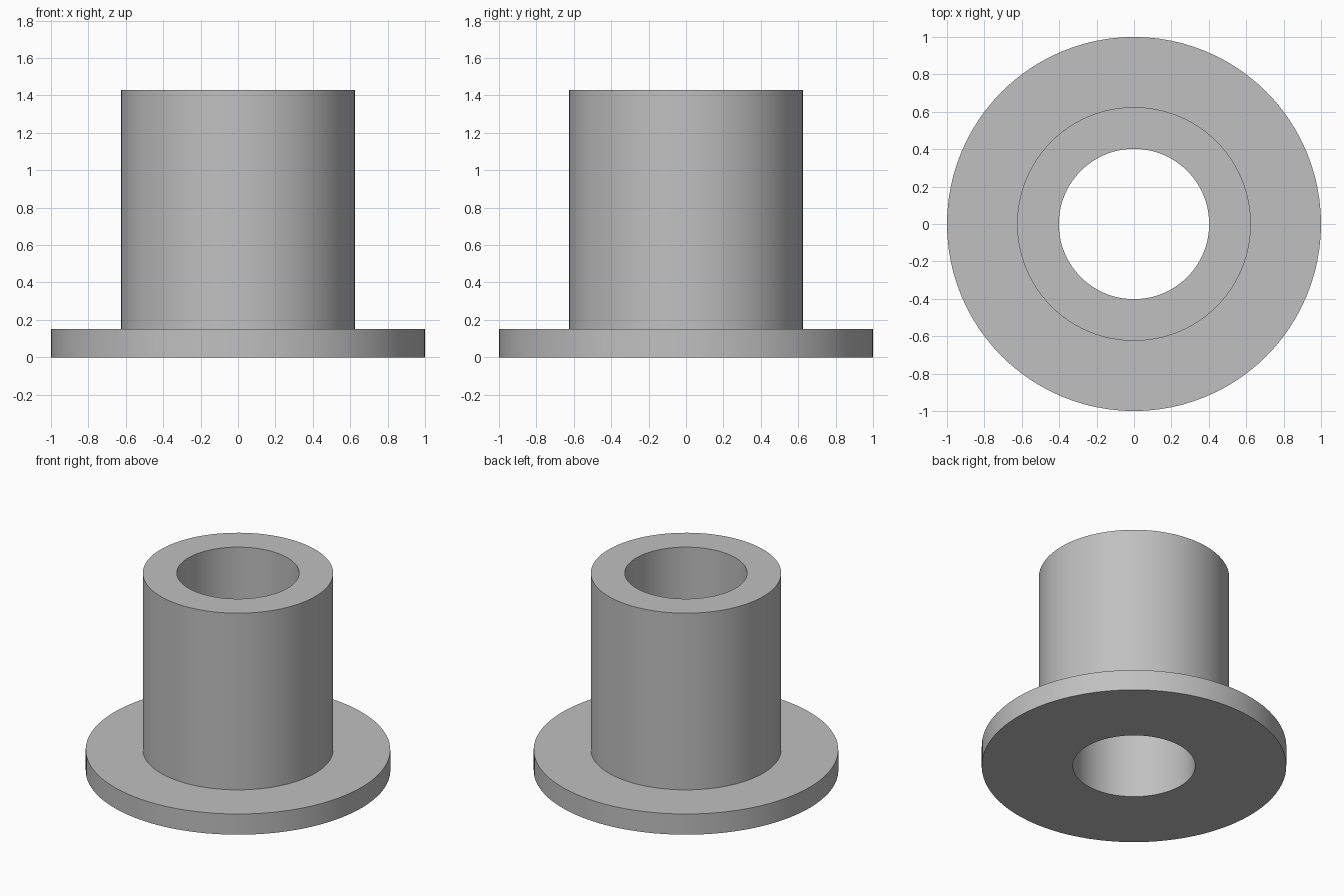
import bpy
import bmesh
import math
from mathutils import Matrix, Vector

default_cube = bpy.data.objects.get("Cube")
if default_cube:
    bpy.data.objects.remove(default_cube, do_unlink=True)

# Material
GREY = (0.53, 0.53, 0.53, 1.0)
metal = bpy.data.materials.new("plain_grey")
metal.use_nodes = True
metal.diffuse_color = GREY
metal.node_tree.nodes["Principled BSDF"].inputs["Base Color"].default_value = GREY

# Dimensions
FLANGE_RADIUS = 1.0
SLEEVE_RADIUS = 0.625
BORE_RADIUS = 0.402
FLANGE_HEIGHT = 0.15
TOTAL_HEIGHT = 1.43
SEGMENTS = 96


def lathe(name, profile, material):
    """Revolve a closed (radius, height) profile around the z axis."""
    bm = bmesh.new()
    verts = [bm.verts.new((r, 0, z)) for r, z in profile]
    edges = [bm.edges.new((a, b)) for a, b in zip(verts, verts[1:] + verts[:1])]
    bmesh.ops.spin(bm, geom=verts + edges, cent=(0, 0, 0), axis=(0, 0, 1),
                   angle=math.tau, steps=SEGMENTS, use_merge=True)
    bmesh.ops.remove_doubles(bm, verts=bm.verts, dist=0.0001)
    bmesh.ops.recalc_face_normals(bm, faces=bm.faces)
    mesh = bpy.data.meshes.new(name)
    bm.to_mesh(mesh)
    bm.free()
    mesh.materials.append(material)
    obj = bpy.data.objects.new(name, mesh)
    bpy.context.collection.objects.link(obj)
    bpy.ops.object.select_all(action="DESELECT")
    obj.select_set(True)
    bpy.context.view_layer.objects.active = obj
    bpy.ops.object.shade_smooth_by_angle(angle=math.radians(30))
    return obj


# Flanged sleeve with a through bore, turned as one solid
lathe("flanged_bushing", [
    (BORE_RADIUS, 0),
    (FLANGE_RADIUS, 0),
    (FLANGE_RADIUS, FLANGE_HEIGHT),
    (SLEEVE_RADIUS, FLANGE_HEIGHT),
    (SLEEVE_RADIUS, TOTAL_HEIGHT),
    (BORE_RADIUS, TOTAL_HEIGHT),
], metal)
